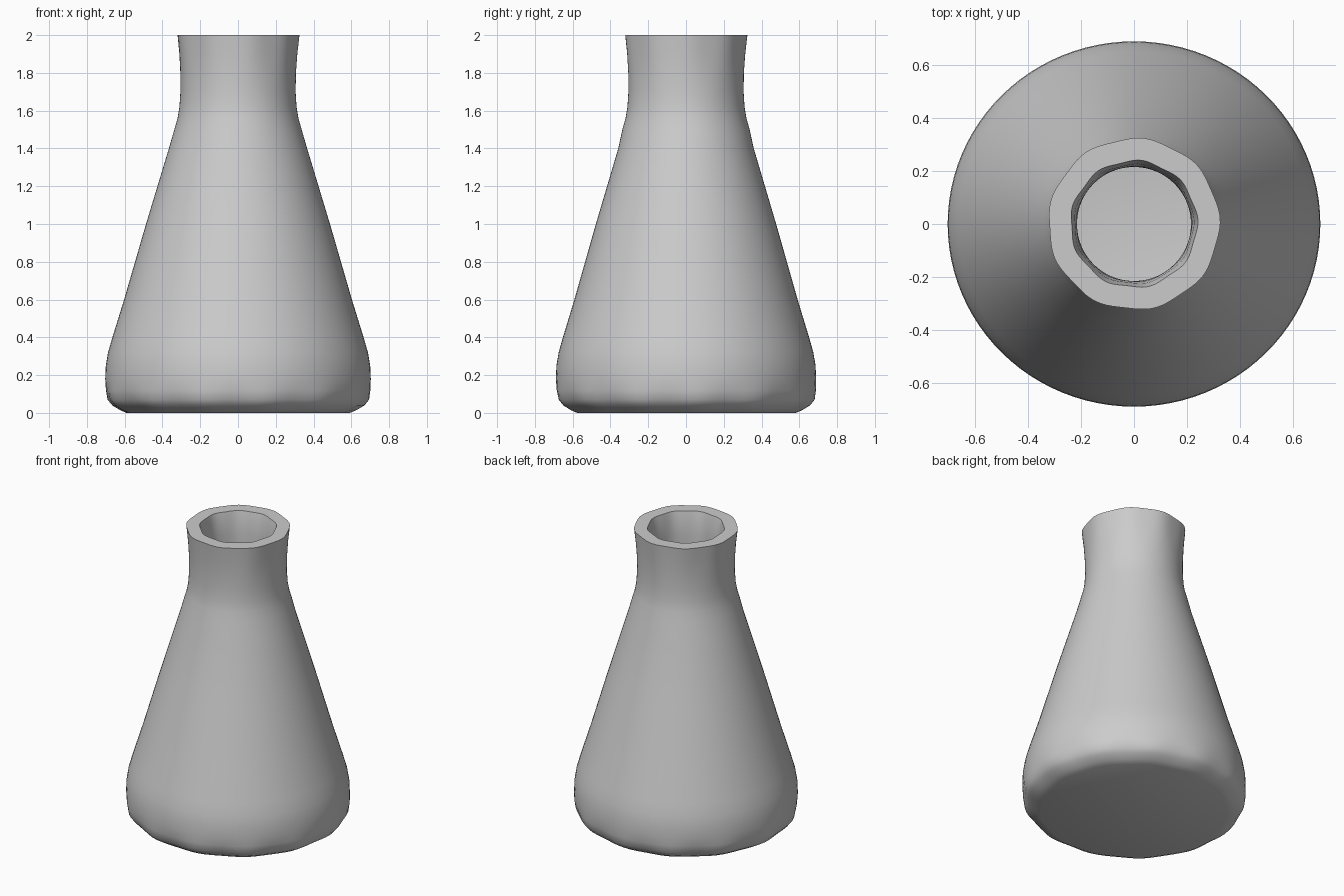
import bpy
import bmesh
from math import cos, sin, pi, radians

cube = bpy.data.objects.get("Cube")
if cube:
    bpy.data.objects.remove(cube)

SEGMENTS = 96

# One matte grey for the whole flask
grey = bpy.data.materials.new("light_grey")
grey.use_nodes = True
colour = (0.6, 0.6, 0.6, 1)
grey.diffuse_color = colour
grey.node_tree.nodes["Principled BSDF"].inputs["Base Color"].default_value = colour

# Outer wall (radius, height), from base to rim
outer = [(0.59, 0), (0.625, 0.015), (0.665, 0.04), (0.69, 0.07), (0.70, 0.12),
         (0.703, 0.18), (0.70, 0.25), (0.688, 0.32), (0.665, 0.4), (0.603, 0.6),
         (0.487, 1.0), (0.366, 1.4), (0.337, 1.5), (0.32, 1.56), (0.31, 1.62),
         (0.305, 1.7), (0.306, 1.8), (0.312, 1.9), (0.322, 2)]
# Inner wall, from rim down to the cavity floor
inner = [(0.238, 2), (0.224, 1.94), (0.217, 1.85), (0.215, 1.72), (0.22, 1.6),
         (0.245, 1.48), (0.272, 1.38), (0.393, 1.0), (0.51, 0.6), (0.575, 0.38),
         (0.605, 0.25), (0.605, 0.16), (0.58, 0.11), (0.53, 0.09)]


def ripple(z, a):
    """Slight hand-worked unevenness around the foot and the lip."""
    foot = 0.007 * max(0, 1 - abs(z - 0.05) / 0.1) * sin(13 * a + 0.5)
    lip = 0.004 * max(0, (z - 1.75) / 0.25) * sin(9 * a + 1)
    return foot + lip


# Spin the profile into a closed shell
bm = bmesh.new()
rings = []
for r, z in outer + inner:
    squash = 0.98 if z < 1.5 else 1.0
    ring = []
    for i in range(SEGMENTS):
        a = 2 * pi * i / SEGMENTS
        k = r + ripple(z, a)
        ring.append(bm.verts.new((k * cos(a), k * sin(a) * squash, z)))
    rings.append(ring)
for low, high in zip(rings, rings[1:]):
    for i in range(SEGMENTS):
        j = (i + 1) % SEGMENTS
        bm.faces.new((low[i], low[j], high[j], high[i]))

# Underside and cavity floor
bm.faces.new(rings[0][::-1])
bm.faces.new(rings[-1])
bmesh.ops.recalc_face_normals(bm, faces=bm.faces)

mesh = bpy.data.meshes.new("flask_body")
bm.to_mesh(mesh)
bm.free()
mesh.materials.append(grey)
flask = bpy.data.objects.new("flask_body", mesh)
bpy.context.collection.objects.link(flask)

bpy.context.view_layer.objects.active = flask
flask.select_set(True)
bpy.ops.object.shade_smooth_by_angle(angle=radians(35))
